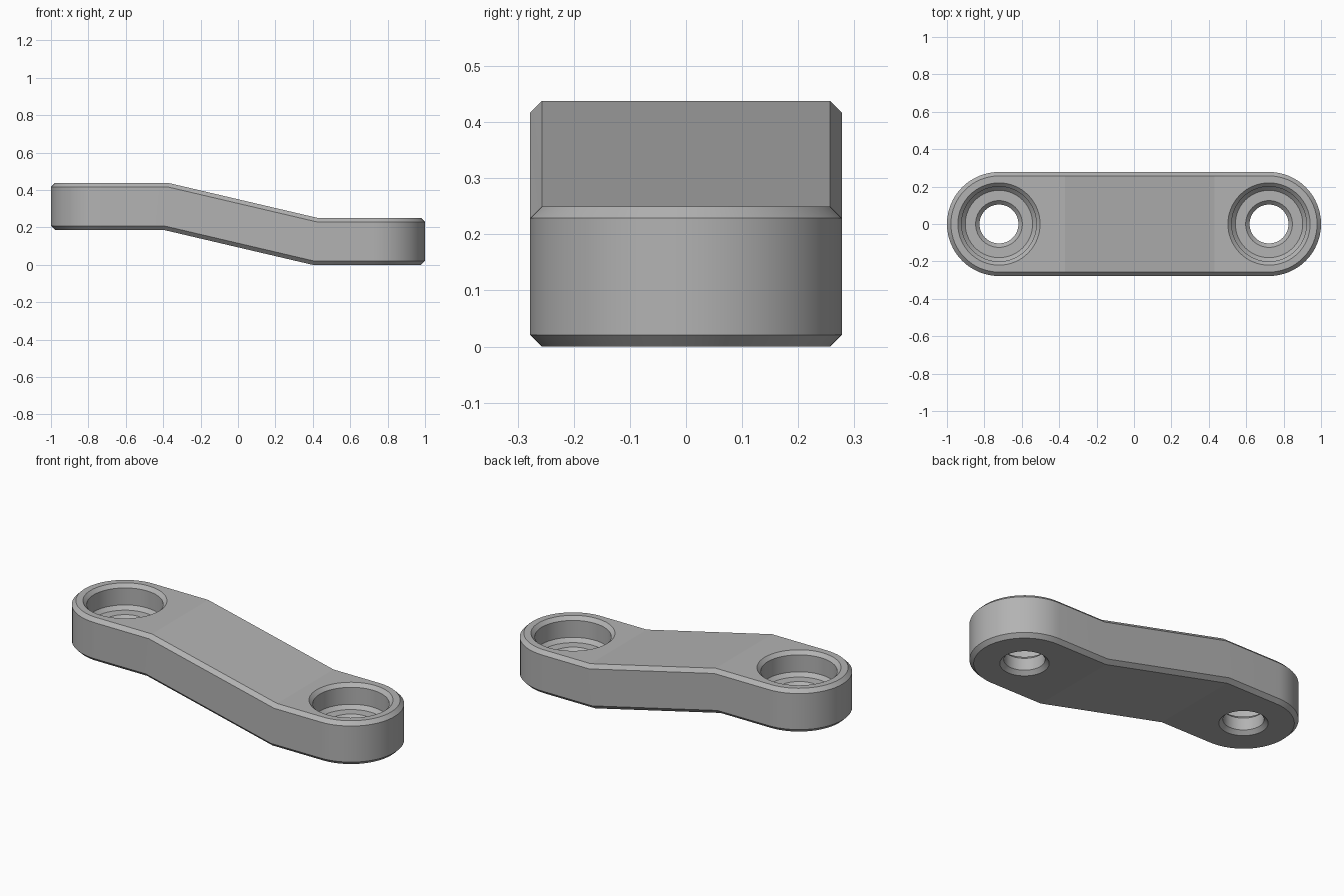
import bpy, bmesh
from math import sin, cos, pi, radians

if "Cube" in bpy.data.objects:
    bpy.data.objects.remove(bpy.data.objects["Cube"])

R, CX = 0.278, 0.722          # end radius, hole centre distance
THICK, STEP, CH = 0.25, 0.1875, 0.021
ARC = 32                      # segments per rounded end

grey = bpy.data.materials.new("grey metal")
grey.use_nodes = True
colour = (0.45, 0.45, 0.45, 1)
grey.diffuse_color = colour
grey.node_tree.nodes["Principled BSDF"].inputs["Base Color"].default_value = colour


def make_object(name, bm):
    bmesh.ops.recalc_face_normals(bm, faces=bm.faces)
    mesh = bpy.data.meshes.new(name)
    bm.to_mesh(mesh)
    bm.free()
    mesh.materials.append(grey)
    obj = bpy.data.objects.new(name, mesh)
    bpy.context.collection.objects.link(obj)
    return obj


def outline(r, z, bend):
    """Rounded-end loop with a bend point at each end of the sloping middle."""
    right = [(CX + r * sin(pi * i / ARC), -r * cos(pi * i / ARC), z) for i in range(ARC + 1)]
    left = [(-x, -y, z + STEP) for x, y, z in right]
    a, b = bend - 0.4, bend + 0.4
    return right + [(b, r, z), (a, r, z + STEP)] + left + [(a, -r, z + STEP), (b, -r, z)]


# Offset link body: chamfered slab with a sloping middle
bm = bmesh.new()
levels = [(R - CH, 0, 0), (R, CH, 0.005), (R, THICK - CH, 0.025), (R - CH, THICK, 0.03)]
rings = [[bm.verts.new(p) for p in outline(*lv)] for lv in levels]
n = len(rings[0])
for low, high in zip(rings, rings[1:]):
    for i in range(n):
        j = (i + 1) % n
        bm.faces.new((low[i], low[j], high[j], high[i]))
for ring in (rings[0], rings[-1]):
    m = ARC + 1
    bm.faces.new(ring[:m + 1] + [ring[-1]])
    bm.faces.new((ring[m], ring[m + 1], ring[-2], ring[-1]))
    bm.faces.new(ring[m + 1:-1])
body = make_object("link_body", bm)

# Counterbored, chamfered holes, turned from a profile (radius, depth)
HOLE = [(0.24, 0.02), (0.2, -0.02), (0.2, -0.118), (0.18, -0.139), (0.125, -0.139),
        (0.104, -0.16), (0.104, -0.229), (0.145, -0.27)]
SIDES = 64


def hole_cutter(x, top):
    bm = bmesh.new()
    loops = [[bm.verts.new((x + r * cos(2 * pi * k / SIDES), r * sin(2 * pi * k / SIDES), top + d))
              for k in range(SIDES)] for r, d in HOLE]
    for a, b in zip(loops, loops[1:]):
        for k in range(SIDES):
            j = (k + 1) % SIDES
            bm.faces.new((a[k], a[j], b[j], b[k]))
    bm.faces.new(loops[0])
    bm.faces.new(loops[-1])
    return make_object("hole_cutter", bm)


bpy.context.view_layer.objects.active = body
for x, top in ((-CX, THICK + STEP), (CX, THICK)):
    cutter = hole_cutter(x, top)
    cutter.hide_render = True
    mod = body.modifiers.new("hole", "BOOLEAN")
    mod.operation = "DIFFERENCE"
    mod.solver = "EXACT"
    mod.object = cutter
    bpy.ops.object.modifier_apply(modifier=mod.name)
    bpy.data.objects.remove(cutter)

# Smooth round walls, crisp chamfers and bends
bpy.ops.object.select_all(action="DESELECT")
body.select_set(True)
bpy.ops.object.shade_smooth_by_angle(angle=radians(12))
